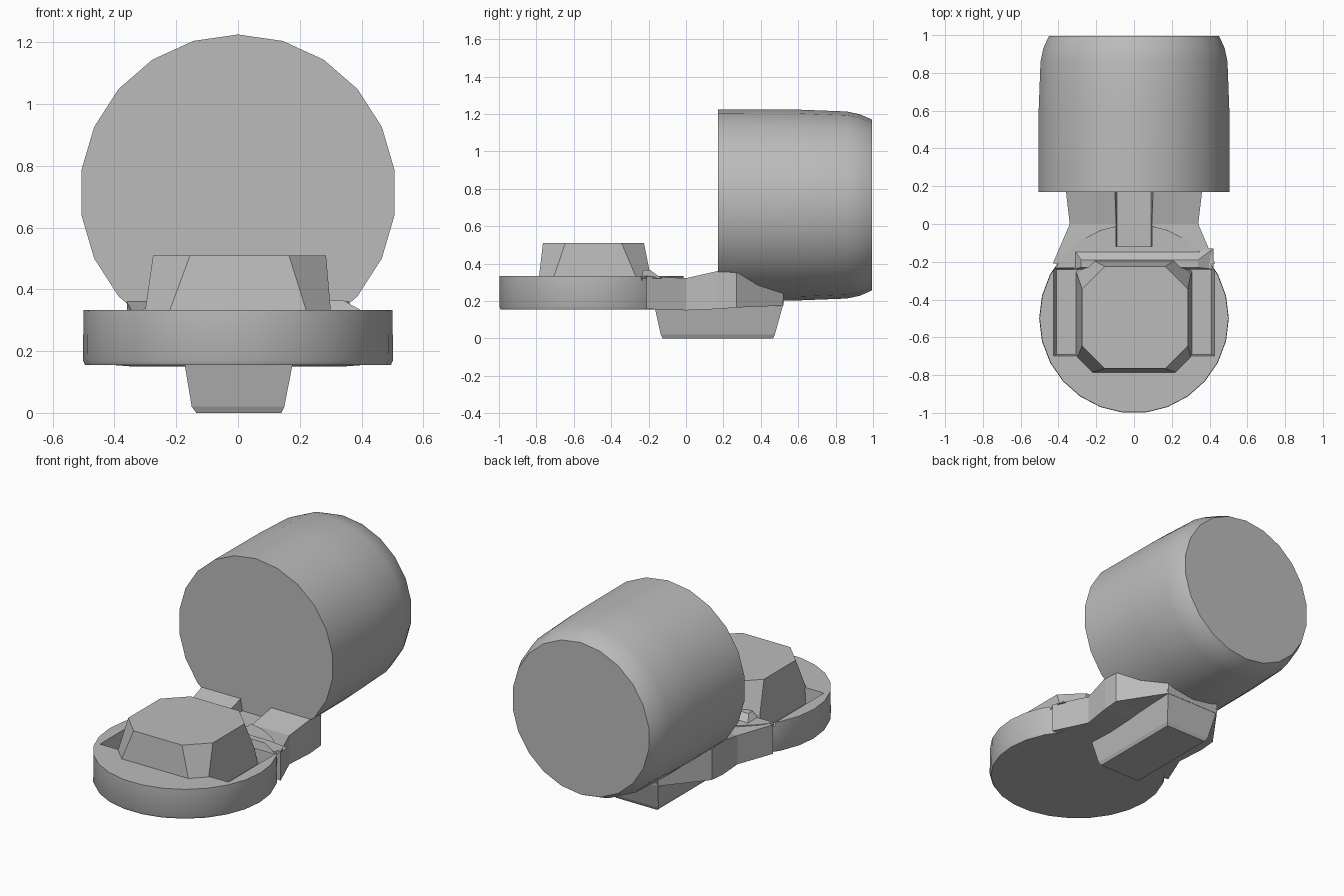
import bpy, bmesh, math

if "Cube" in bpy.data.objects:
    bpy.data.objects.remove(bpy.data.objects["Cube"])

grey = bpy.data.materials.new("plain_grey")
grey.use_nodes = True
grey.diffuse_color = (0.5, 0.5, 0.5, 1)
grey.node_tree.nodes["Principled BSDF"].inputs["Base Color"].default_value = (0.5, 0.5, 0.5, 1)


def loft(name, rings, smooth=0):
    """Skin a closed solid through rings that share one point count."""
    bm = bmesh.new()
    loops = [[bm.verts.new(p) for p in ring] for ring in rings]
    n = len(loops[0])
    for a, b in zip(loops, loops[1:]):
        for i in range(n):
            j = (i + 1) % n
            bm.faces.new((a[i], a[j], b[j], b[i]))
    bm.faces.new(loops[0])
    bm.faces.new(loops[-1])
    bmesh.ops.recalc_face_normals(bm, faces=bm.faces)
    mesh = bpy.data.meshes.new(name)
    bm.to_mesh(mesh)
    bm.free()
    mesh.materials.append(grey)
    obj = bpy.data.objects.new(name, mesh)
    bpy.context.collection.objects.link(obj)
    if smooth:
        bpy.ops.object.select_all(action='DESELECT')
        obj.select_set(True)
        bpy.context.view_layer.objects.active = obj
        bpy.ops.object.shade_smooth_by_angle(angle=math.radians(smooth))
    return obj


def circle(r, n, phase=0.0):
    return [(r * math.cos(phase + math.tau * i / n), r * math.sin(phase + math.tau * i / n))
            for i in range(n)]


def chamfered(x0, x1, y0, y1, z, c):
    """Rectangle with cut corners, lying flat at height z."""
    return [(x0 + c, y0, z), (x1 - c, y0, z), (x1, y0 + c, z), (x1, y1 - c, z),
            (x1 - c, y1, z), (x0 + c, y1, z), (x0, y1 - c, z), (x0, y0 + c, z)]


def rect(x0, x1, y0, y1, z):
    return [(x0, y0, z), (x1, y0, z), (x1, y1, z), (x0, y1, z)]


def section(y, half, low, high):
    return [(-half, y, low), (half, y, low), (half, y, high), (-half, y, high)]


def cut(obj, cutter):
    mod = obj.modifiers.new("cut", 'BOOLEAN')
    mod.operation = 'DIFFERENCE'
    mod.solver = 'EXACT'
    mod.object = cutter
    bpy.context.view_layer.objects.active = obj
    bpy.ops.object.modifier_apply(modifier=mod.name)


# Large horizontal drum with a rounded back edge
stations = [(0.17, 0.512), (0.60, 0.51), (0.86, 0.50), (0.93, 0.485), (0.975, 0.465), (0.995, 0.455)]
loft("drum", [[(x, y, 0.713 + z) for x, z in circle(r, 22, math.pi / 22)]
              for y, r in stations], 32)

# Round tray
tray = loft("tray", [[(x, y - 0.5, z) for x, y in circle(r, 26)]
                     for z, r in ((0.155, 0.495), (0.17, 0.502), (0.333, 0.5))], 30)

# Neck joining the tray to the underside of the drum
neck = loft("neck", [section(-0.21, 0.43, 0.157, 0.331), section(0.0, 0.34, 0.15, 0.322),
                     section(0.17, 0.36, 0.157, 0.36), section(0.27, 0.36, 0.165, 0.35),
                     section(0.52, 0.18, 0.175, 0.33)])

# Pockets beside the pedestal and the channel along the neck
cutters = []
for side in (-1, 1):
    cutters.append((tray, loft("pocket_cutter", [
        rect(side * 0.2, side * 0.41, -0.69, -0.24, 0.24),
        rect(side * 0.2, side * 0.43, -0.70, -0.23, 0.36)])))
channel = loft("channel_cutter", [rect(-0.09, 0.09, -0.12, 0.2, 0.29),
                                  rect(-0.11, 0.11, -0.12, 0.2, 0.42)])
cutters += [(tray, channel), (neck, channel)]
for target, cutter in cutters:
    cut(target, cutter)
for cutter in {c for _, c in cutters}:
    bpy.data.objects.remove(cutter)

# Tapered pedestal on the tray
loft("pedestal", [chamfered(-0.31, 0.31, -0.79, -0.18, 0.22, 0.07),
                  chamfered(-0.30, 0.30, -0.785, -0.19, 0.335, 0.08),
                  chamfered(-0.275, 0.285, -0.765, -0.225, 0.51, 0.12)])

# Low ridge behind the pedestal
loft("rear_ridge", [rect(-0.32, 0.42, -0.24, -0.13, 0.32),
                    rect(-0.28, 0.34, -0.23, -0.19, 0.365)])

# Tapered foot block below the neck
loft("foot", [rect(-0.135, 0.14, -0.125, 0.465, 0.0),
              rect(-0.15, 0.15, -0.135, 0.475, 0.02),
              rect(-0.18, 0.185, -0.175, 0.525, 0.2)])
